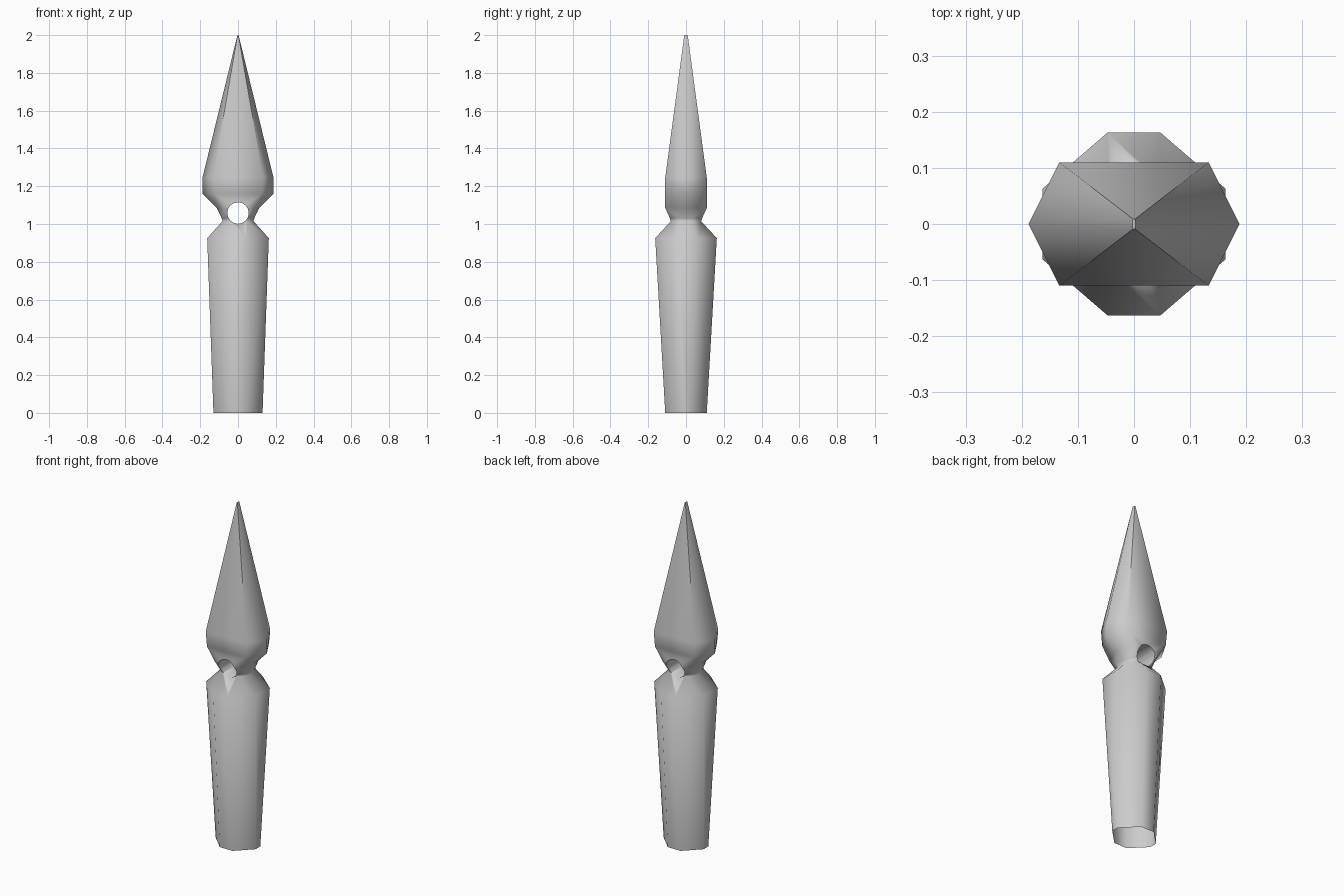
import bpy, bmesh, math

if "Cube" in bpy.data.objects:
    bpy.data.objects.remove(bpy.data.objects["Cube"])

# Cross-sections: z, side half-width a with flat d, front half-depth b with flat c
SECTIONS = [
    (0.00, 0.13, 0.022, 0.11, 0.042),
    (0.925, 0.163, 0.063, 0.163, 0.047),
    (1.015, 0.082, 0.035, 0.080, 0.045),
    (1.03, 0.086, 0.035, 0.085, 0.055),
    (1.085, 0.112, 0.02, 0.11, 0.075),
    (1.16, 0.188, 0.0, 0.11, 0.125),
    (1.245, 0.188, 0.0, 0.11, 0.133),
    (2.00, 0.003, 0.0, 0.009, 0.002),
]


def ring(bm, z, a, d, b, c):
    pts = [(a, -d), (a, d), (c, b), (-c, b), (-a, d), (-a, -d), (-c, -b), (c, -b)]
    return [bm.verts.new((x, y, z)) for x, y in pts]


# Handle and blade as one loft
bm = bmesh.new()
rings = [ring(bm, *s) for s in SECTIONS]
for lo, hi in zip(rings, rings[1:]):
    for i in range(8):
        j = (i + 1) % 8
        bm.faces.new((lo[i], lo[j], hi[j], hi[i]))
bm.faces.new(rings[0][::-1])
bm.faces.new(rings[-1])
bmesh.ops.remove_doubles(bm, verts=bm.verts[:], dist=0.0005)
bmesh.ops.triangulate(bm, faces=[f for f in bm.faces if len(f.verts) == 4])
bmesh.ops.recalc_face_normals(bm, faces=bm.faces[:])
mesh = bpy.data.meshes.new("spear_head")
bm.to_mesh(mesh)
bm.free()
spear = bpy.data.objects.new("spear_head", mesh)
bpy.context.collection.objects.link(spear)

# Round hole through the neck
bpy.ops.mesh.primitive_cylinder_add(vertices=16, radius=0.057, depth=0.6,
                                    location=(0, 0, 1.058),
                                    rotation=(math.pi / 2, 0, 0))
cutter = bpy.context.object
cutter.name = "hole_cutter"
cutter.hide_render = True
mod = spear.modifiers.new("neck_hole", 'BOOLEAN')
mod.operation = 'DIFFERENCE'
mod.solver = 'EXACT'
mod.object = cutter
bpy.ops.object.select_all(action='DESELECT')
spear.select_set(True)
bpy.context.view_layer.objects.active = spear
bpy.ops.object.modifier_apply(modifier=mod.name)
bpy.data.objects.remove(cutter)

# Open socket at the bottom
bm = bmesh.new()
bm.from_mesh(spear.data)
bottom = [f for f in bm.faces if all(v.co.z < 0.001 for v in f.verts)]
bmesh.ops.delete(bm, geom=bottom, context='FACES')
bm.to_mesh(spear.data)
bm.free()
bpy.ops.object.shade_smooth_by_angle(angle=math.radians(62))
